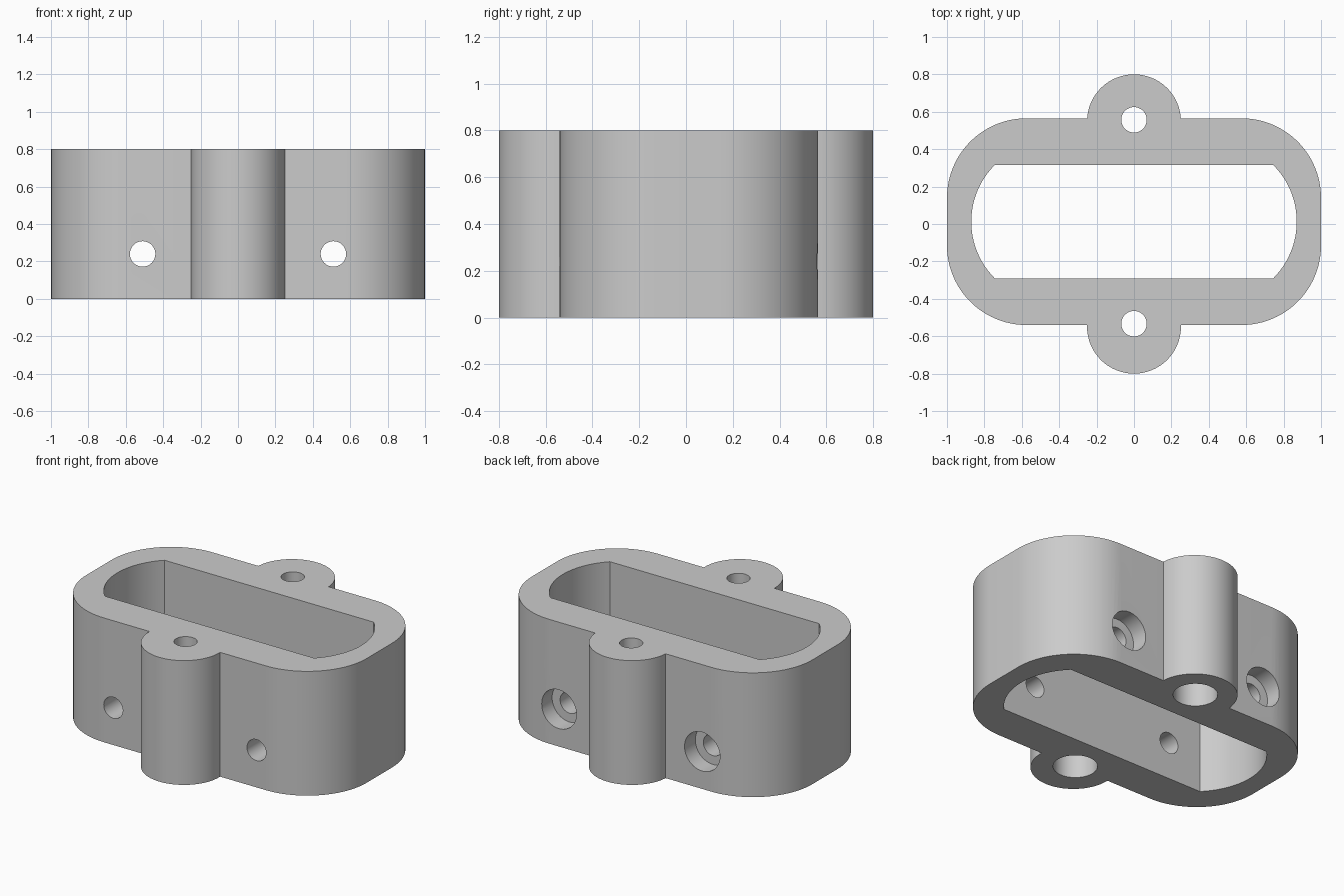
import bpy, bmesh
from math import sin, cos, radians
from mathutils import Matrix, Vector

if "Cube" in bpy.data.objects:
    bpy.data.objects.remove(bpy.data.objects["Cube"], do_unlink=True)

HEIGHT = 0.8
BACK, FRONT = 0.565, -0.54      # outer wall faces
CORNER = 0.425                  # corner radius
BOSS_Y, BOSS_R = 0.549, 0.251

grey = bpy.data.materials.new("plain grey")
grey.use_nodes = True
grey.diffuse_color = (0.6, 0.6, 0.6, 1)
grey.node_tree.nodes["Principled BSDF"].inputs["Base Color"].default_value = grey.diffuse_color


def arc(cx, cy, r, start, end, steps=24):
    angles = [radians(start + (end - start) * i / steps) for i in range(steps + 1)]
    return [(cx + r * cos(a), cy + r * sin(a)) for a in angles]


def add_object(name, bm):
    bmesh.ops.recalc_face_normals(bm, faces=bm.faces)
    mesh = bpy.data.meshes.new(name)
    bm.to_mesh(mesh)
    bm.free()
    mesh.materials.append(grey)
    obj = bpy.data.objects.new(name, mesh)
    bpy.context.collection.objects.link(obj)
    return obj


def prism(name, outline, z0, z1):
    bm = bmesh.new()
    face = bm.faces.new([bm.verts.new((x, y, z0)) for x, y in outline])
    top = bmesh.ops.extrude_face_region(bm, geom=[face])["geom"]
    bmesh.ops.translate(bm, vec=(0, 0, z1 - z0),
                        verts=[v for v in top if isinstance(v, bmesh.types.BMVert)])
    return add_object(name, bm)


def cylinder(name, start, end, r):
    a, b = Vector(start), Vector(end)
    turn = (b - a).to_track_quat('Z', 'Y').to_matrix().to_4x4()
    bm = bmesh.new()
    bmesh.ops.create_cone(bm, cap_ends=True, segments=48, radius1=r, radius2=r,
                          depth=(b - a).length,
                          matrix=Matrix.Translation((a + b) / 2) @ turn)
    return add_object(name, bm)


# Housing outline: four rounded corners and two round screw bosses
cx, back_cy, front_cy = 1 - CORNER, BACK - CORNER, FRONT + CORNER
outline = (arc(cx, front_cy, CORNER, -90, 0)
           + arc(cx, back_cy, CORNER, 0, 90)
           + arc(0, BOSS_Y, BOSS_R, 3.6, 176.4, 48)
           + arc(-cx, back_cy, CORNER, 90, 180)
           + arc(-cx, front_cy, CORNER, 180, 270)
           + arc(0, -BOSS_Y, BOSS_R, 178, 362, 48))
housing = prism("housing", outline, 0, HEIGHT)

# Through cavity with bowed ends
cavity = (arc(0.442, 0.0125, 0.428, -45, 45)
          + arc(-0.442, 0.0125, 0.428, 135, 225))
cutters = [prism("cavity_cutter", cavity, -0.1, HEIGHT + 0.1)]

# Vertical screw holes, widened from below
for y in (0.557, -0.533):
    cutters.append(cylinder("screw_hole_cutter", (0, y, -0.1), (0, y, 0.9), 0.068))
    cutters.append(cylinder("screw_recess_cutter", (0, y, -0.1), (0, y, 0.4), 0.13))

# Cross holes through both walls, widened at the back
for x in (-0.51, 0.51):
    cutters.append(cylinder("cross_hole_cutter", (x, -0.9, 0.24), (x, 0.9, 0.24), 0.068))
    cutters.append(cylinder("cross_recess_cutter", (x, BACK - 0.11, 0.24), (x, 0.9, 0.24), 0.125))

for cutter in cutters:
    cutter.hide_render = True
    mod = housing.modifiers.new(cutter.name, 'BOOLEAN')
    mod.operation, mod.solver, mod.object = 'DIFFERENCE', 'EXACT', cutter

# Bake the cuts and drop the helpers
depsgraph = bpy.context.evaluated_depsgraph_get()
cut_mesh = bpy.data.meshes.new_from_object(housing.evaluated_get(depsgraph))
housing.modifiers.clear()
housing.data = cut_mesh
cut_mesh.materials.clear()
cut_mesh.materials.append(grey)
for poly in cut_mesh.polygons:
    poly.material_index = 0
for cutter in cutters:
    bpy.data.objects.remove(cutter, do_unlink=True)

bpy.ops.object.select_all(action='DESELECT')
housing.select_set(True)
bpy.context.view_layer.objects.active = housing
bpy.ops.object.shade_smooth_by_angle(angle=radians(30))
